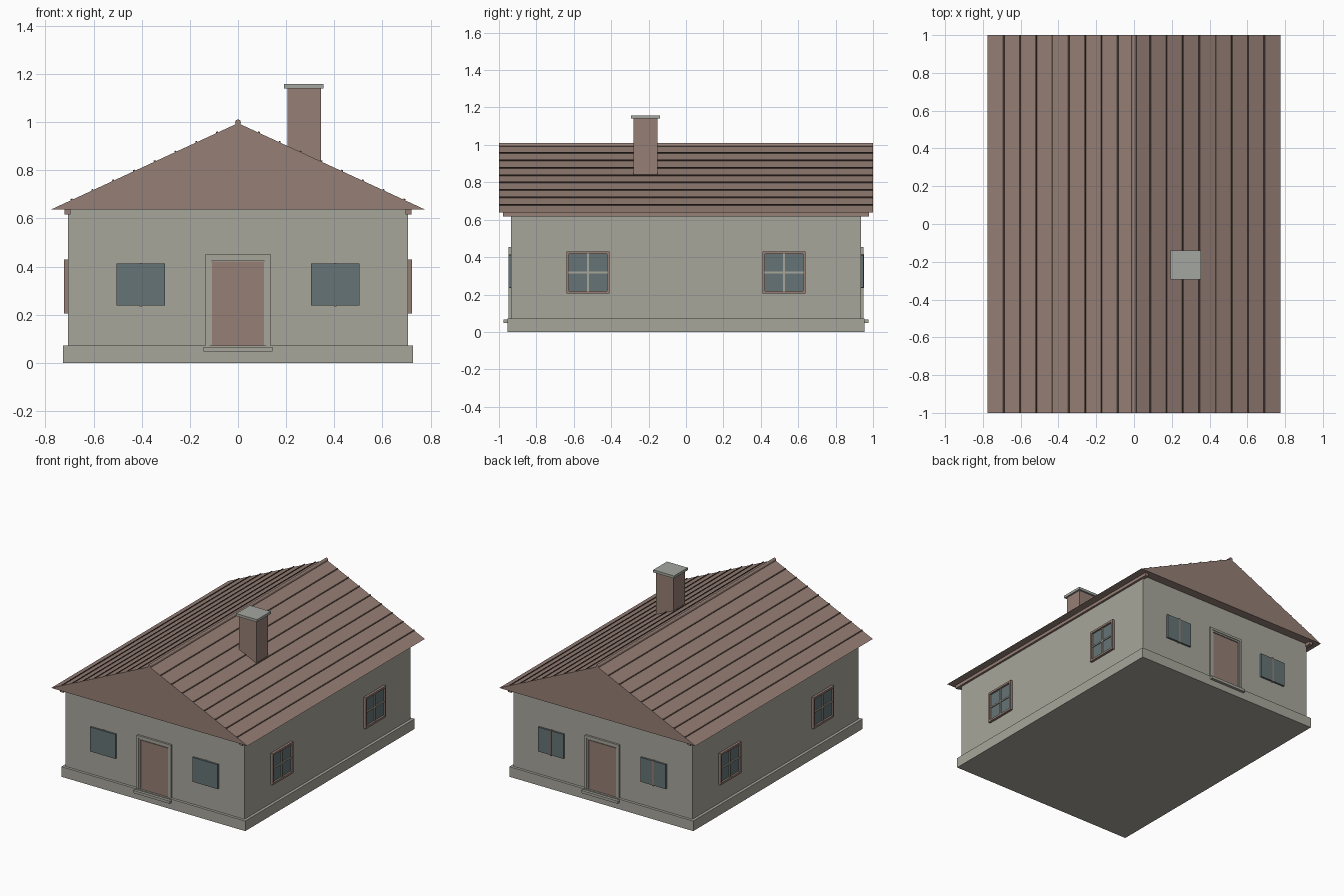
import bpy, bmesh, math
from mathutils import Matrix, Vector

cube = bpy.data.objects.get("Cube")
if cube:
    bpy.data.objects.remove(cube, do_unlink=True)


def material(name, rgb):
    m = bpy.data.materials.new(name)
    m.use_nodes = True
    m.diffuse_color = (*rgb, 1)
    m.node_tree.nodes["Principled BSDF"].inputs["Base Color"].default_value = (*rgb, 1)
    return m


PLASTER = material("grey plaster", (0.39, 0.38, 0.33))
BROWN = material("roof brown", (0.305, 0.212, 0.178))
DARK = material("dark seam brown", (0.08, 0.053, 0.042))
GLASS = material("blue grey glass", (0.133, 0.174, 0.181))
STONE = material("pale cap stone", (0.37, 0.39, 0.35))


def finish(name, bm, mat):
    mesh = bpy.data.meshes.new(name)
    bmesh.ops.recalc_face_normals(bm, faces=bm.faces)
    bm.to_mesh(mesh)
    bm.free()
    mesh.materials.append(mat)
    obj = bpy.data.objects.new(name, mesh)
    bpy.context.collection.objects.link(obj)
    return obj


def add_box(bm, x, y, z, turn=Matrix()):
    """Box from (low, high) ranges, optionally moved by a matrix."""
    centre = Vector([(a + b) / 2 for a, b in (x, y, z)])
    size = [b - a for a, b in (x, y, z)]
    bmesh.ops.create_cube(bm, size=1, matrix=turn @ Matrix.Translation(centre) @ Matrix.Diagonal((*size, 1)))


def boxes(name, mat, ranges, turn=Matrix()):
    bm = bmesh.new()
    for x, y, z in ranges:
        add_box(bm, x, y, z, turn)
    return finish(name, bm, mat)


def frame(half, bottom, top, bar, depth, centre=0, sill=True):
    """Ranges of the bars around an opening that lies in the xz plane."""
    l, r = centre - half, centre + half
    parts = [((l, l + bar), depth, (bottom, top)), ((r - bar, r), depth, (bottom, top)),
             ((l + bar, r - bar), depth, (top - bar, top))]
    if sill:
        parts.append(((l + bar, r - bar), depth, (bottom, bottom + bar)))
    return parts


# Body and plinth
boxes("walls", PLASTER, [((-0.706, 0.706), (-0.936, 0.936), (0.05, 0.645))])
boxes("plinth", PLASTER, [((-0.726, 0.726), (-0.955, 0.955), (0, 0.072))])

# Solid gabled roof
EAVE, LOW, HIGH = 0.775, 0.638, 0.996
bm = bmesh.new()
tri = bm.faces.new([bm.verts.new(p) for p in ((-EAVE, -1, LOW), (EAVE, -1, LOW), (0, -1, HIGH))])
sweep = bmesh.ops.extrude_face_region(bm, geom=[tri], use_keep_orig=True)
bmesh.ops.translate(bm, vec=(0, 2, 0), verts=[v for v in sweep["geom"] if isinstance(v, bmesh.types.BMVert)])
finish("gable_roof", bm, BROWN)

# Seams running along both slopes
pitch = math.atan2(HIGH - LOW, EAVE)
bm = bmesh.new()
for side in (-1, 1):
    for i in range(1, 9):
        x = 0.0863 * i
        z = HIGH - x * math.tan(pitch)
        turn = Matrix.Translation((side * x, 0, z)) @ Matrix.Rotation(side * pitch, 4, 'Y')
        add_box(bm, (-0.004, 0.004), (-1, 1), (-0.004, 0.005), turn)
finish("roof_seams", bm, DARK)

# Ridge roll
bm = bmesh.new()
bmesh.ops.create_cone(bm, cap_ends=True, segments=12, radius1=0.012, radius2=0.012, depth=2,
                      matrix=Matrix.Translation((0, 0, 0.999)) @ Matrix.Rotation(math.pi / 2, 4, 'X'))
finish("ridge_roll", bm, BROWN)

# Beams under the eaves
boxes("eave_beams", BROWN, [((s * 0.708 - 0.013, s * 0.708 + 0.013), (-0.978, 0.978), (0.616, 0.642))
                            for s in (-1, 1)])

# Chimney
boxes("chimney", BROWN, [((0.206, 0.344), (-0.281, -0.152), (0.8, 1.14))])
boxes("chimney_cap", STONE, [((0.192, 0.356), (-0.294, -0.139), (1.14, 1.158))])

# Door and two windows on each gable wall
for end, angle, bar_face in (("front", 0, -0.944), ("back", math.pi, -0.952)):
    turn = Matrix.Rotation(angle, 4, 'Z')
    boxes(end + "_door", BROWN, [((-0.109, 0.109), (-0.941, -0.93), (0.065, 0.421))], turn)
    boxes(end + "_door_trim", PLASTER,
          frame(0.135, 0.065, 0.453, 0.016, (-0.95, -0.93), sill=False)
          + frame(0.12, 0.065, 0.438, 0.012, (-0.945, -0.93), sill=False), turn)
    boxes(end + "_door_step", PLASTER, [((-0.143, 0.143), (-0.975, -0.93), (0.047, 0.066))], turn)
    boxes(end + "_window_panes", GLASS,
          [((c - 0.1, c + 0.1), (-0.949, -0.93), (0.238, 0.412)) for c in (-0.404, 0.404)], turn)
    boxes(end + "_window_bars", BROWN,
          [((c - 0.005, c + 0.005), (bar_face, -0.93), (0.234, 0.416)) for c in (-0.404, 0.404)], turn)

# Framed four-pane windows on each long wall
for side, angle in (("left", math.pi / 2), ("right", -math.pi / 2)):
    turn = Matrix.Rotation(angle, 4, 'Z')
    frames, panes, bars = [], [], []
    for c in (-0.524, 0.524):
        frames += frame(0.115, 0.206, 0.43, 0.014, (-0.723, -0.7), c)
        panes.append(((c - 0.102, c + 0.102), (-0.71, -0.7), (0.218, 0.418)))
        bars += [((c - 0.005, c + 0.005), (-0.718, -0.7), (0.219, 0.417)),
                 ((c - 0.102, c + 0.102), (-0.717, -0.7), (0.313, 0.323))]
    boxes(side + "_window_frames", BROWN, frames, turn)
    boxes(side + "_window_panes", GLASS, panes, turn)
    boxes(side + "_window_bars", PLASTER, bars, turn)
